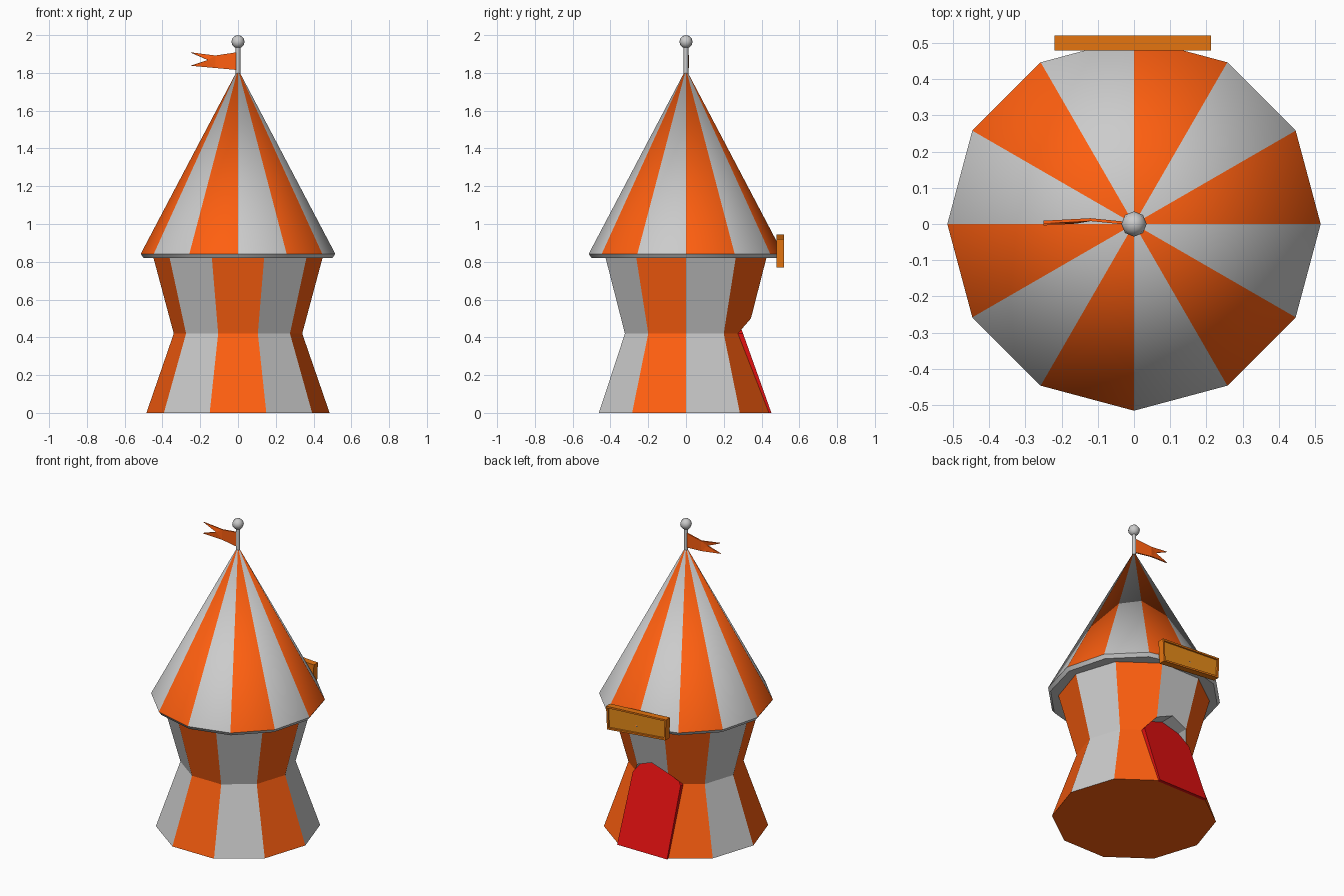
import bpy, bmesh
from math import sin, cos, pi, radians

if "Cube" in bpy.data.objects:
    bpy.data.objects.remove(bpy.data.objects["Cube"])


def material(name, rgb):
    m = bpy.data.materials.new(name)
    m.diffuse_color = (*rgb, 1)
    m.use_nodes = True
    m.node_tree.nodes["Principled BSDF"].inputs["Base Color"].default_value = m.diffuse_color
    return m


GREY = material("grey", (0.6, 0.6, 0.6))
ORANGE = material("orange", (1.0, 0.115, 0.005))
RED = material("red", (0.75, 0.005, 0.005))
AMBER = material("amber", (0.8, 0.18, 0.005))
YELLOW = material("yellow", (0.8, 0.26, 0.01))


def finish(bm, name, mats, smooth=None):
    bmesh.ops.recalc_face_normals(bm, faces=bm.faces[:])
    me = bpy.data.meshes.new(name)
    bm.to_mesh(me)
    bm.free()
    for m in mats:
        me.materials.append(m)
    ob = bpy.data.objects.new(name, me)
    bpy.context.collection.objects.link(ob)
    bpy.context.view_layer.objects.active = ob
    if smooth:
        bpy.ops.object.select_all(action='DESELECT')
        ob.select_set(True)
        bpy.ops.object.shade_smooth_by_angle(angle=radians(smooth))
    return ob


def lathe(name, profile, sides, mats, colour, smooth=None):
    """Spin (radius, z) points; colour(side, level) picks the material slot."""
    bm = bmesh.new()
    rings = []
    for r, z in profile:
        if r == 0:
            rings.append([bm.verts.new((0, 0, z))] * sides)
        else:
            rings.append([bm.verts.new((r * cos(2 * pi * i / sides), r * sin(2 * pi * i / sides), z))
                          for i in range(sides)])
    for k in range(len(rings) - 1):
        a, b = rings[k], rings[k + 1]
        for i in range(sides):
            j = (i + 1) % sides
            corners = list(dict.fromkeys((a[i], a[j], b[j], b[i])))
            bm.faces.new(corners).material_index = colour(i, k)
    for ring, level in ((rings[0], -1), (rings[-1], len(rings))):
        if ring[0] is not ring[1]:
            bm.faces.new(ring).material_index = colour(1, level)
    return finish(bm, name, mats, smooth)


def prism(outline, back, front):
    """Extrude an (x, z) outline between two depths given as functions of z."""
    bm = bmesh.new()
    a = [bm.verts.new((x, back(z), z)) for x, z in outline]
    b = [bm.verts.new((x, front(z), z)) for x, z in outline]
    n = len(a)
    bm.faces.new(a)
    face = bm.faces.new(b[::-1])
    for i in range(n):
        bm.faces.new((a[i], a[(i + 1) % n], b[(i + 1) % n], b[i]))
    return bm, face


# Waisted ten-sided striped tent body
body = lathe("tent_body", [(0.485, 0), (0.34, 0.42), (0.45, 0.83)], 10,
             [GREY, ORANGE], lambda i, k: i % 2)

# Arched doorway cut into the back, filled by a leaning red door
half = [(0.18, 0), (0.172, 0.42), (0.112, 0.5)]
arch = half + [(0, 0.545)] + [(-x, z) for x, z in half[::-1]]
low = [(x, z if z else -0.1) for x, z in arch]
bm, _ = prism(low, lambda z: 0.43 - 0.357 * z, lambda z: 0.8)
cutter = finish(bm, "doorway_cutter", [RED])
cutter.hide_render = True
mod = body.modifiers.new("doorway", 'BOOLEAN')
mod.operation = 'DIFFERENCE'
mod.solver = 'EXACT'
mod.object = cutter
bpy.context.view_layer.objects.active = body
bpy.ops.object.modifier_apply(modifier=mod.name)
bpy.data.objects.remove(cutter)
bm, _ = prism(arch, lambda z: 0.40 - 0.357 * z, lambda z: 0.452 - 0.357 * z)
finish(bm, "door", [RED])

# Twelve-sided striped roof with a grey lip
lathe("roof", [(0.43, 0.82), (0.5, 0.82), (0.515, 0.842), (0, 1.82)], 12,
      [GREY, ORANGE], lambda i, k: (i + 1) % 2 if k == 2 else 0, 35)

# Flag pole and ball
lathe("flag_pole", [(0.012, 1.78), (0.012, 1.95)], 8, [GREY], lambda i, k: 0, 50)
bm = bmesh.new()
bmesh.ops.create_uvsphere(bm, u_segments=8, v_segments=6, radius=0.035)
bmesh.ops.translate(bm, verts=bm.verts[:], vec=(0, 0, 1.965))
finish(bm, "pole_ball", [GREY], 50)

# Swallow-tailed waving flag: (x, y, z) top and bottom edges plus the notch
bm = bmesh.new()
top = [bm.verts.new(p) for p in ((0, 0, 1.91), (-0.12, 0.012, 1.892), (-0.25, 0.005, 1.908))]
bot = [bm.verts.new(p) for p in ((0, 0, 1.815), (-0.12, 0.012, 1.826), (-0.25, 0.0, 1.838))]
notch = bm.verts.new((-0.16, 0.005, 1.868))
bm.faces.new((top[0], bot[0], bot[1], top[1]))
bm.faces.new((top[1], notch, top[2]))
bm.faces.new((top[1], bot[1], notch))
bm.faces.new((bot[1], bot[2], notch))
flag = finish(bm, "flag", [ORANGE])
mod = flag.modifiers.new("thickness", 'SOLIDIFY')
mod.thickness = 0.008
mod.offset = 0

# Crooked sign board with a recessed blank panel
bm, face = prism([(-0.215, 0.81), (-0.22, 0.945), (0.212, 0.92), (0.205, 0.77)],
                 lambda z: 0.478, lambda z: 0.52)
bmesh.ops.recalc_face_normals(bm, faces=bm.faces[:])
bmesh.ops.inset_region(bm, faces=[face], thickness=0.016)
bmesh.ops.inset_region(bm, faces=[face], thickness=0.003, depth=-0.008)
face.material_index = 1
finish(bm, "sign_board", [AMBER, YELLOW])
